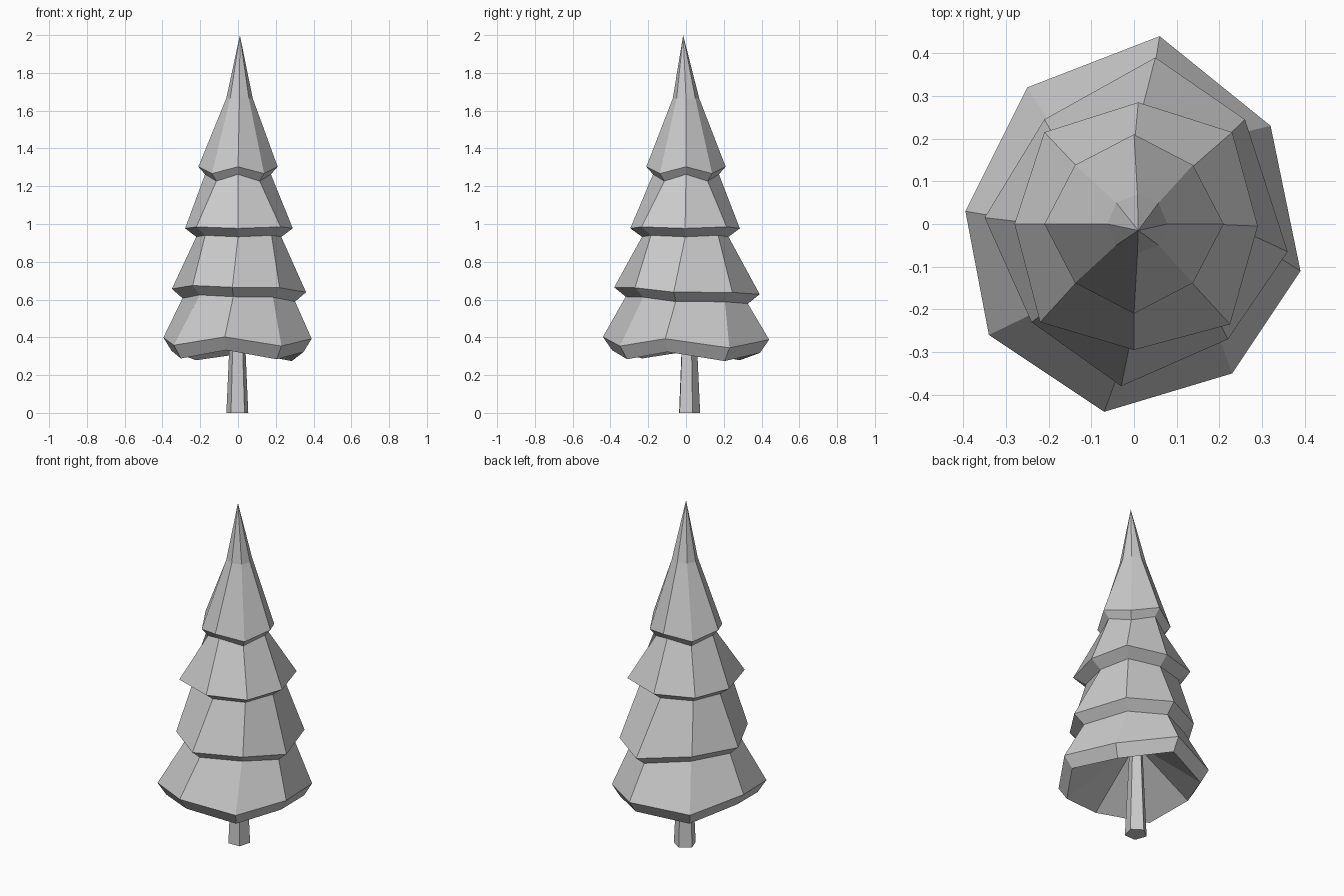
import bpy, bmesh
from math import cos, sin, pi, radians

cube = bpy.data.objects.get("Cube")
if cube:
    bpy.data.objects.remove(cube, do_unlink=True)

grey = bpy.data.materials.new("plain grey")
grey.use_nodes = True
colour = (0.6, 0.6, 0.6, 1)
grey.diffuse_color = colour
grey.node_tree.nodes["Principled BSDF"].inputs["Base Color"].default_value = colour


def circle(sides, radius, height, turn=0, cx=0, cy=0):
    return [(cx + radius * cos(turn + 2 * pi * i / sides),
             cy + radius * sin(turn + 2 * pi * i / sides), height) for i in range(sides)]


def lofted(name, rings):
    """Join the rings in order; a ring of one point closes as a fan."""
    bm = bmesh.new()
    loops = [[bm.verts.new(p) for p in ring] for ring in rings]
    for low, high in zip(loops, loops[1:]):
        n = max(len(low), len(high))
        for i in range(n):
            j = (i + 1) % n
            if len(low) == 1:
                bm.faces.new((low[0], high[j], high[i]))
            elif len(high) == 1:
                bm.faces.new((low[i], low[j], high[0]))
            else:
                bm.faces.new((low[i], low[j], high[j], high[i]))
    for end in (loops[0], loops[-1]):
        if len(end) > 2:
            bm.faces.new(end)
    bmesh.ops.recalc_face_normals(bm, faces=bm.faces)
    mesh = bpy.data.meshes.new(name)
    bm.to_mesh(mesh)
    bm.free()
    mesh.materials.append(grey)
    obj = bpy.data.objects.new(name, mesh)
    bpy.context.collection.objects.link(obj)


def rim(outline, height, zigzag=0, lean_x=0, lean_y=0):
    """Widest edge of a tier, its corners rising and falling in turn."""
    return [(x, y, height + zigzag * (-1) ** i + lean_x * x + lean_y * y)
            for i, (x, y) in enumerate(outline)]


def lip(ring, scale, drop):
    """Tucked-in lower edge beneath a rim."""
    return [(x * scale, y * scale, z - drop) for x, y, z in ring]


# Outlines of the tiers, counter-clockwise from +x
skirt = [(.39, -.11), (.32, .23), (.06, .44), (-.25, .32),
         (-.395, .03), (-.34, -.26), (-.07, -.44), (.23, -.35)]
lower = [(.36, -.065), (.26, .245), (.05, .39), (-.21, .245),
         (-.35, .015), (-.24, -.23), (-.03, -.38), (.22, -.27)]
middle = [(.29, -.005), (.23, .215), (.01, .285), (-.21, .215),
          (-.28, 0), (-.22, -.23), (0, -.295), (.225, -.235)]
upper = [p[:2] for p in circle(8, .21, 0)]
upper = [(x * s, y * s) for (x, y), s in zip(upper, (1, .93) * 4)]

# Foliage: hollow underside, four stacked tiers and the tip
rims = [rim(skirt, .373, .022, -.01, -.015), rim(lower, .652, -.005, -.03, -.045),
        rim(middle, .981, -.004), rim(upper, 1.285, .018)]
rings = [[(0, .015, .55)]]
for ring, scale, drop in zip(rims, (.89, .84, .79, .83), (.07, .05, .045, .04)):
    rings += [lip(ring, scale, drop), ring]
rings += [circle(8, .07, 1.665, cx=.008), [(.01, -.015, 2)]]
lofted("foliage", rings)

# Trunk: tapered five-sided post
turn = radians(92)
lofted("trunk", [circle(5, .061, 0, turn, -.003, .014), circle(5, .033, .6, turn, -.003, .014)])
